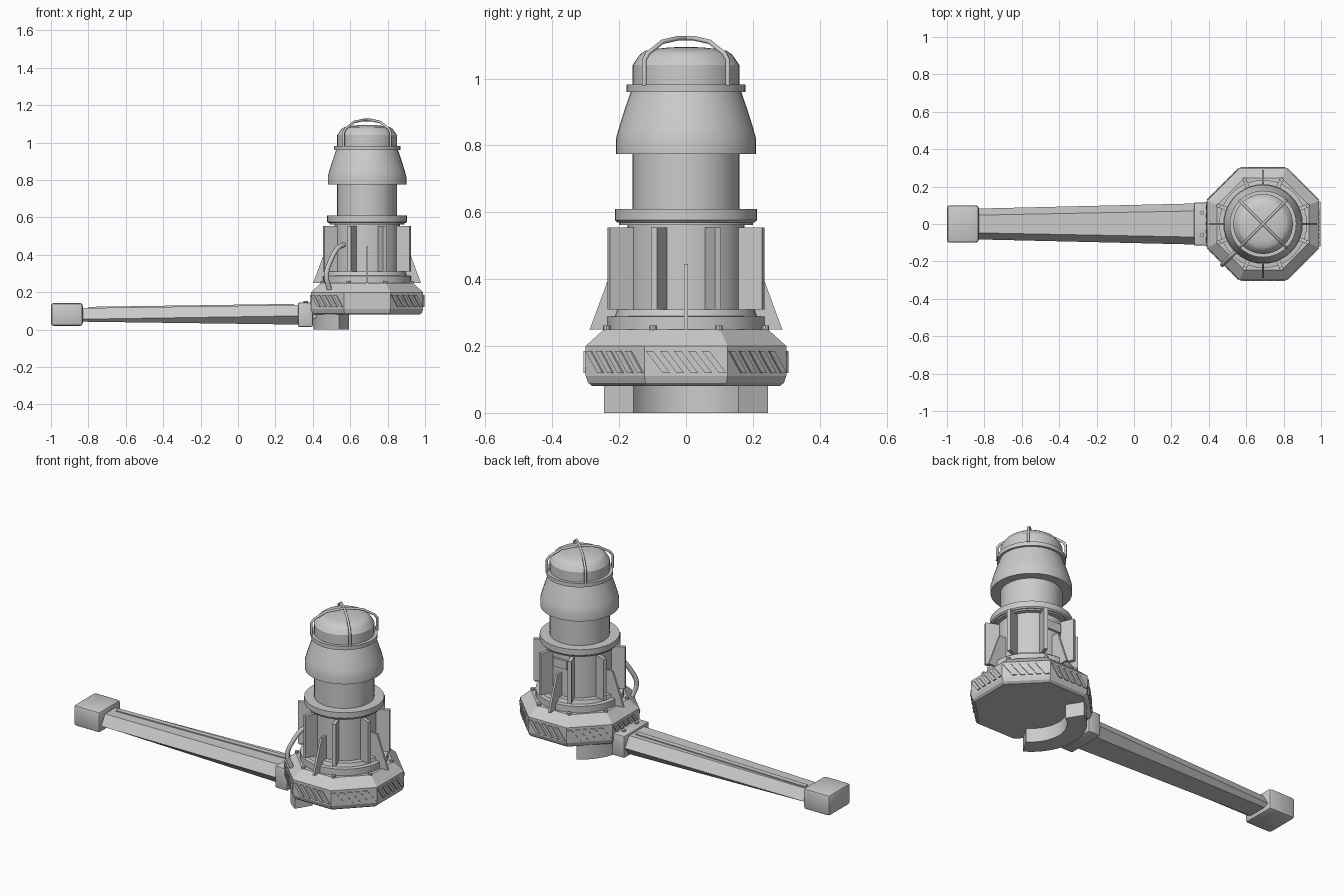
import bpy, bmesh, math
from mathutils import Vector, Matrix

if "Cube" in bpy.data.objects:
    bpy.data.objects.remove(bpy.data.objects["Cube"])

CX = 0.69                       # tower axis
GREY = bpy.data.materials.new("grey metal")
GREY.diffuse_color = (0.6, 0.6, 0.6, 1)
GREY.use_nodes = True
GREY.node_tree.nodes["Principled BSDF"].inputs["Base Color"].default_value = GREY.diffuse_color


def finish(name, bm, smooth=False):
    bmesh.ops.recalc_face_normals(bm, faces=bm.faces[:])
    me = bpy.data.meshes.new(name)
    bm.to_mesh(me)
    bm.free()
    me.materials.append(GREY)
    ob = bpy.data.objects.new(name, me)
    bpy.context.collection.objects.link(ob)
    if smooth:
        bpy.ops.object.select_all(action='DESELECT')
        ob.select_set(True)
        bpy.context.view_layer.objects.active = ob
        bpy.ops.object.shade_smooth_by_angle(angle=math.radians(30))
    return ob


def loft(bm, rings):
    """Skin a list of equal-length closed rings and cap both ends."""
    rings = [[bm.verts.new(p) for p in r] for r in rings]
    n = len(rings[0])
    for a, b in zip(rings, rings[1:]):
        for i in range(n):
            j = (i + 1) % n
            bm.faces.new((a[i], a[j], b[j], b[i]))
    bm.faces.new(rings[0])
    bm.faces.new(rings[-1])


def turned(name, profile, segs=40, phase=0.0, smooth=True):
    bm = bmesh.new()
    loft(bm, [[(CX + r * math.cos(phase + i * math.tau / segs),
                r * math.sin(phase + i * math.tau / segs), z) for i in range(segs)]
              for r, z in profile])
    return finish(name, bm, smooth)


def prism(bm, outline, depth):
    """Extrude a list of points along a vector."""
    d = Vector(depth)
    loft(bm, [[Vector(p) for p in outline], [Vector(p) + d for p in outline]])


def box(name, lo, hi, bevel=0.0):
    bm = bmesh.new()
    prism(bm, [(lo[0], lo[1], lo[2]), (hi[0], lo[1], lo[2]),
               (hi[0], hi[1], lo[2]), (lo[0], hi[1], lo[2])], (0, 0, hi[2] - lo[2]))
    if bevel:
        bmesh.ops.bevel(bm, geom=bm.edges[:], offset=bevel, segments=2, profile=0.5, affect='EDGES')
    return finish(name, bm, bool(bevel))


def radial_plates(name, outline, thick, angles):
    """Thin upright plates from an (r, z) outline, set around the axis."""
    bm = bmesh.new()
    for a in angles:
        u = Vector((math.cos(a), math.sin(a), 0))
        t = Vector((-math.sin(a), math.cos(a), 0))
        prism(bm, [Vector((CX, 0, z)) + u * r - t * thick / 2 for r, z in outline], t * thick)
    return finish(name, bm)


def rod(name, points, radius, spline='POLY'):
    cu = bpy.data.curves.new(name, 'CURVE')
    cu.dimensions = '3D'
    cu.bevel_depth = radius
    cu.bevel_resolution = 2
    cu.use_fill_caps = True
    if spline == 'POLY':
        s = cu.splines.new('POLY')
        s.points.add(len(points) - 1)
        for p, co in zip(s.points, points):
            p.co = (*co, 1)
    else:
        s = cu.splines.new('BEZIER')
        s.resolution_u = 6
        s.bezier_points.add(len(points) - 1)
        for p, co in zip(s.bezier_points, points):
            p.co = co
            p.handle_left_type = p.handle_right_type = 'AUTO'
    cu.materials.append(GREY)
    ob = bpy.data.objects.new(name, cu)
    bpy.context.collection.objects.link(ob)


def bolts(name, places, radius, height):
    bm = bmesh.new()
    for p in places:
        bmesh.ops.create_cone(bm, cap_ends=True, segments=8, radius1=radius, radius2=radius,
                              depth=height, matrix=Matrix.Translation(p))
    finish(name, bm)


eighths = [i * math.tau / 8 for i in range(8)]
half = math.tau / 16

# Octagonal base
k = 1 / math.cos(half)
turned("octagon_base", [(r * k, z) for r, z in
       [(0.28, 0.08), (0.293, 0.09), (0.30, 0.11), (0.30, 0.20), (0.245, 0.25)]], 8, half, False)

# Slanted warning bars on every base side
bm = bmesh.new()
for a in eighths:
    u = Vector((math.cos(a), math.sin(a), 0))
    t = Vector((-math.sin(a), math.cos(a), 0))
    for i in range(5):
        s = -0.12 + i * 0.042
        prism(bm, [Vector((CX, 0, z)) + u * 0.297 + t * w for w, z in
                   [(s + 0.05, 0.12), (s + 0.072, 0.12), (s + 0.022, 0.185), (s, 0.185)]], u * 0.009)
finish("warning_bars", bm)
bolts("base_bolts", [(CX + 0.257 * math.cos(a + half), 0.257 * math.sin(a + half), 0.253)
                     for a in eighths], 0.011, 0.016)

# Tower body, stacked turned parts
turned("foot_ring", [(0.235, 0.245), (0.235, 0.288), (0.212, 0.29), (0.205, 0.31), (0.17, 0.31)])
turned("body", [(0.175, 0.30), (0.175, 0.562), (0.20, 0.562), (0.20, 0.575)])
turned("body_flange", [(0.206, 0.57), (0.213, 0.577), (0.213, 0.61)])
turned("neck", [(0.16, 0.60), (0.16, 0.785)])
turned("shade", [(0.21, 0.775), (0.21, 0.818), (0.203, 0.845), (0.193, 0.878),
                 (0.182, 0.912), (0.165, 0.962)])
turned("shade_flange", [(0.178, 0.96), (0.178, 0.983)])
turned("lamp_cap", [(0.16, 0.98), (0.16, 1.04), (0.15, 1.055), (0.137, 1.073), (0.122, 1.083),
                    (0.09, 1.089), (0.05, 1.093), (0.01, 1.095)])

# Fins and braces
radial_plates("body_fins", [(0.165, 0.31), (0.25, 0.31), (0.25, 0.555), (0.165, 0.555)],
              0.02, [a + half for a in eighths])
radial_plates("braces", [(0.165, 0.25), (0.288, 0.25), (0.216, 0.445), (0.165, 0.445)],
              0.012, eighths[::2])

# Lamp guard wires
for i, a in enumerate((math.tau / 8, -math.tau / 8)):
    side = [(0.177, 0.98), (0.177, 1.055), (0.162, 1.075), (0.10, 1.110), (0.03, 1.121)]
    path = side + [(-r, z) for r, z in reversed(side)]
    rod("guard_wire_%d" % (i + 1),
        [(CX + r * math.cos(a), r * math.sin(a), z) for r, z in path], 0.007)

# Cable
q = math.sqrt(0.5)
rod("cable", [(CX - r * q, -r * q, z) for r, z in
              [(0.17, 0.455), (0.215, 0.44), (0.275, 0.37), (0.307, 0.29), (0.285, 0.215)]],
    0.013, 'BEZIER')

# Back plate on the body
box("back_plate", (CX - 0.045, 0.165, 0.475), (CX + 0.045, 0.185, 0.525))

# Curved foot under the arm side
bm = bmesh.new()
arc = [math.radians(121.5 + 117 * i / 20) for i in range(21)]
line = [(0.287, a) for a in arc] + [(0.185, a) for a in reversed(arc)]
prism(bm, [(CX + r * math.cos(a), r * math.sin(a), 0) for r, a in line], (0, 0, 0.085))
finish("curved_foot", bm, True)

# Arm, tapered six-sided beam
bm = bmesh.new()


def section(x, top, mid, bot, z0, z1, z2):
    return [(x, -top, z2), (x, top, z2), (x, mid, z1), (x, bot, z0), (x, -bot, z0), (x, -mid, z1)]


loft(bm, [section(-0.85, 0.047, 0.082, 0.055, 0.043, 0.056, 0.115),
          section(0.34, 0.07, 0.11, 0.075, 0.027, 0.074, 0.133)])
finish("arm", bm)
bm = bmesh.new()
loft(bm, [[(x, y, z + h) for y, h in ((0.01, -0.01), (0.04, -0.01), (0.04, 0.006), (0.01, 0.006))]
          for x, z in ((-0.8, 0.116), (0.30, 0.132))])
finish("arm_rail", bm)

# Arm ends
box("end_block", (-1.0, -0.1, 0.02), (-0.83, 0.1, 0.143), 0.015)
box("arm_bracket", (0.32, -0.115, 0.015), (0.40, 0.115, 0.145), 0.008)
box("bracket_tongue", (0.39, -0.09, 0.06), (0.45, 0.09, 0.13))
bolts("bracket_bolts", [(0.363, y, 0.147) for y in (-0.06, 0.06)], 0.012, 0.014)
